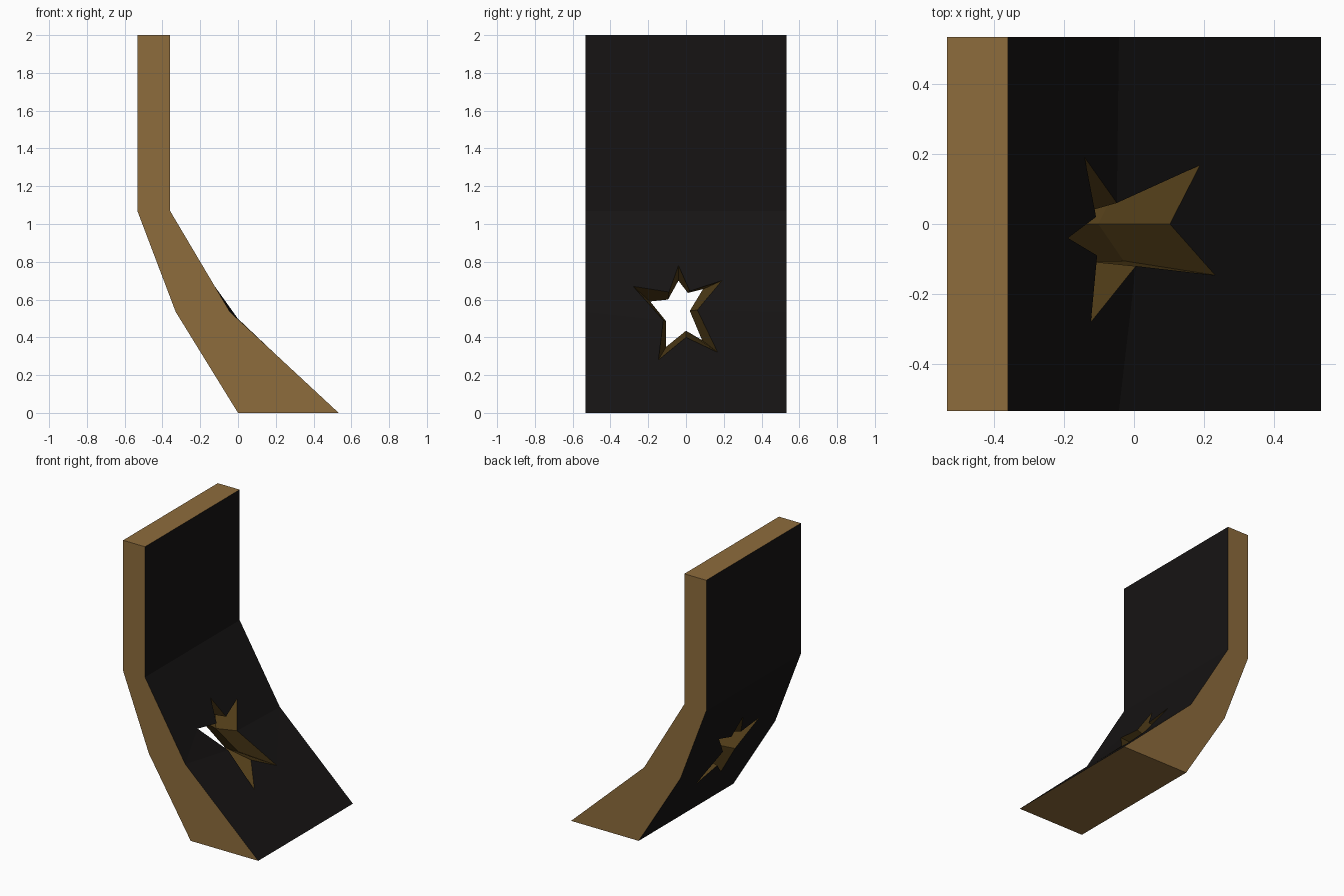
import bpy, bmesh

if "Cube" in bpy.data.objects:
    bpy.data.objects.remove(bpy.data.objects["Cube"])

def material(name, rgb):
    m = bpy.data.materials.new(name)
    m.diffuse_color = (*rgb, 1)
    m.use_nodes = True
    m.node_tree.nodes["Principled BSDF"].inputs["Base Color"].default_value = m.diffuse_color
    return m

# Side profile (x, z) from top to bottom: hollow face and outer face
FRONT = [(-.36, 2), (-.36, 1.07), (-.043, .535), (.533, 0)]
BACK = [(-.533, 2), (-.533, 1.07), (-.33, .535), (0, 0)]
W = .533

# Star outlines (y, z): wide mouth on both faces, narrow waist in the middle
MOUTH = [(-.04, .78), (.02, .645), (.19, .70), (.06, .545), (.168, .32),
         (0, .40), (-.146, .28), (-.12, .49), (-.28, .67), (-.09, .64)]
WAIST = [(-.04, .70), (.01, .635), (.09, .655), (.02, .54), (.085, .385),
         (0, .435), (-.105, .35), (-.105, .485), (-.19, .59), (-.095, .60)]

def x_at(profile, z):
    for (xa, za), (xb, zb) in zip(profile, profile[1:]):
        if zb <= z <= za:
            return xa + (xb - xa) * (za - z) / (za - zb)

bm = bmesh.new()

def face(verts, mat):
    f = bm.faces.new(verts)
    f.material_index = mat
    return f

def rails(profile):
    return [[bm.verts.new((x, s * W, z)) for x, z in profile] for s in (-1, 1)]

fl, fr = rails(FRONT)
bl, br = rails(BACK)
star_f = [bm.verts.new((x_at(FRONT, z), y, z)) for y, z in MOUTH]
star_b = [bm.verts.new((x_at(BACK, z), y, z)) for y, z in MOUTH]
star_m = [bm.verts.new(((x_at(FRONT, z) + x_at(BACK, z)) / 2, y, z)) for y, z in WAIST]

# Dark broad faces, the bends split around the star hole
pierced = []
for l, r, s in ((fl, fr, star_f), (bl, br, star_b)):
    face([l[0], r[0], r[1], l[1]], 0)
    pierced.append(face([l[2], l[1], r[1], r[2], s[3], s[2], s[1], s[0],
                         s[9], s[8], s[7]], 0))
    pierced.append(face([r[2], r[3], l[3], l[2], s[7], s[6], s[5], s[4], s[3]], 0))

# Brown side edges, top and bottom
for a, b in ((fl, bl), (fr, br)):
    for i in range(3):
        face([a[i], a[i + 1], b[i + 1], b[i]], 1)
for i in (0, 3):
    face([fl[i], fr[i], br[i], bl[i]], 1)

# Star hole walls, pinched at the waist
for a, b in ((star_f, star_m), (star_m, star_b)):
    for i in range(10):
        j = (i + 1) % 10
        face([a[i], a[j], b[j], b[i]], 2)

bmesh.ops.triangulate(bm, faces=pierced)
bmesh.ops.recalc_face_normals(bm, faces=bm.faces)
mesh = bpy.data.meshes.new("bent_panel")
bm.to_mesh(mesh)
bm.free()
for m in (material("dark_face", (.008, .007, .007)),
          material("brown_edge", (.27, .15, .045)),
          material("star_wall", (.08, .045, .009))):
    mesh.materials.append(m)
bpy.context.collection.objects.link(bpy.data.objects.new("bent_panel", mesh))
